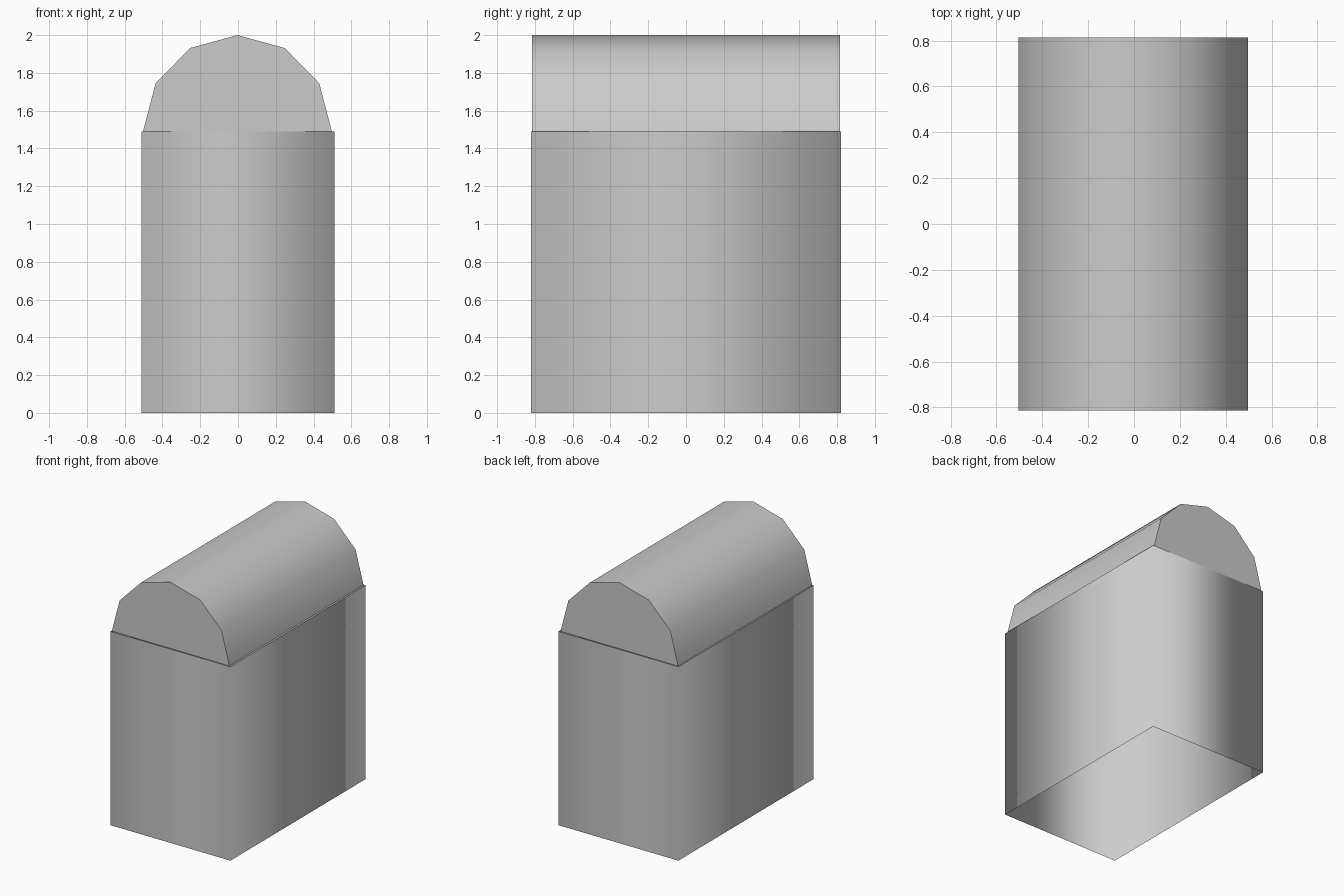
import bpy, bmesh, math

if "Cube" in bpy.data.objects:
    bpy.data.objects.remove(bpy.data.objects["Cube"])


def make_object(name, bm):
    mesh = bpy.data.meshes.new(name)
    bm.to_mesh(mesh)
    bm.free()
    obj = bpy.data.objects.new(name, mesh)
    bpy.context.collection.objects.link(obj)
    return obj


def sweep(bm, points, offset, closed):
    """Join a row of points to a copy of it moved by offset, smooth shaded."""
    a = [bm.verts.new(p) for p in points]
    b = [bm.verts.new([p[i] + offset[i] for i in range(3)]) for p in points]
    n = len(points)
    for i in range(n if closed else n - 1):
        j = (i + 1) % n
        bm.faces.new((a[i], a[j], b[j], b[i])).smooth = True


# Body: four smooth-shaded walls, open at top and bottom
W, D, H = 0.51, 0.82, 1.49
bm = bmesh.new()
corners = [(-W, -D, 0), (W, -D, 0), (W, D, 0), (-W, D, 0)]
sweep(bm, corners, (0, 0, H), True)
make_object("body_walls", bm)

# Lid: upper half of a twelve-sided barrel with flat end caps
X, Y, RX, RZ = -0.003, 0.814, 0.50, 0.51
arc = [(X + RX * math.cos(math.pi * i / 6), -Y, H + RZ * math.sin(math.pi * i / 6))
       for i in range(7)]
bm = bmesh.new()
sweep(bm, arc[::-1], (0, 2 * Y, 0), False)
bm.faces.new([bm.verts.new(p) for p in arc])
bm.faces.new([bm.verts.new((x, Y, z)) for x, y, z in arc[::-1]])
bmesh.ops.recalc_face_normals(bm, faces=bm.faces)
# make every face point away from the barrel axis
for f in bm.faces:
    c = f.calc_center_median()
    out = c.copy()
    out.z -= H
    if abs(f.normal.y) < 0.5:
        out.y = 0
    else:
        out.x = out.z = 0
    if f.normal.dot(out) < 0:
        f.normal_flip()
make_object("arched_lid", bm)
